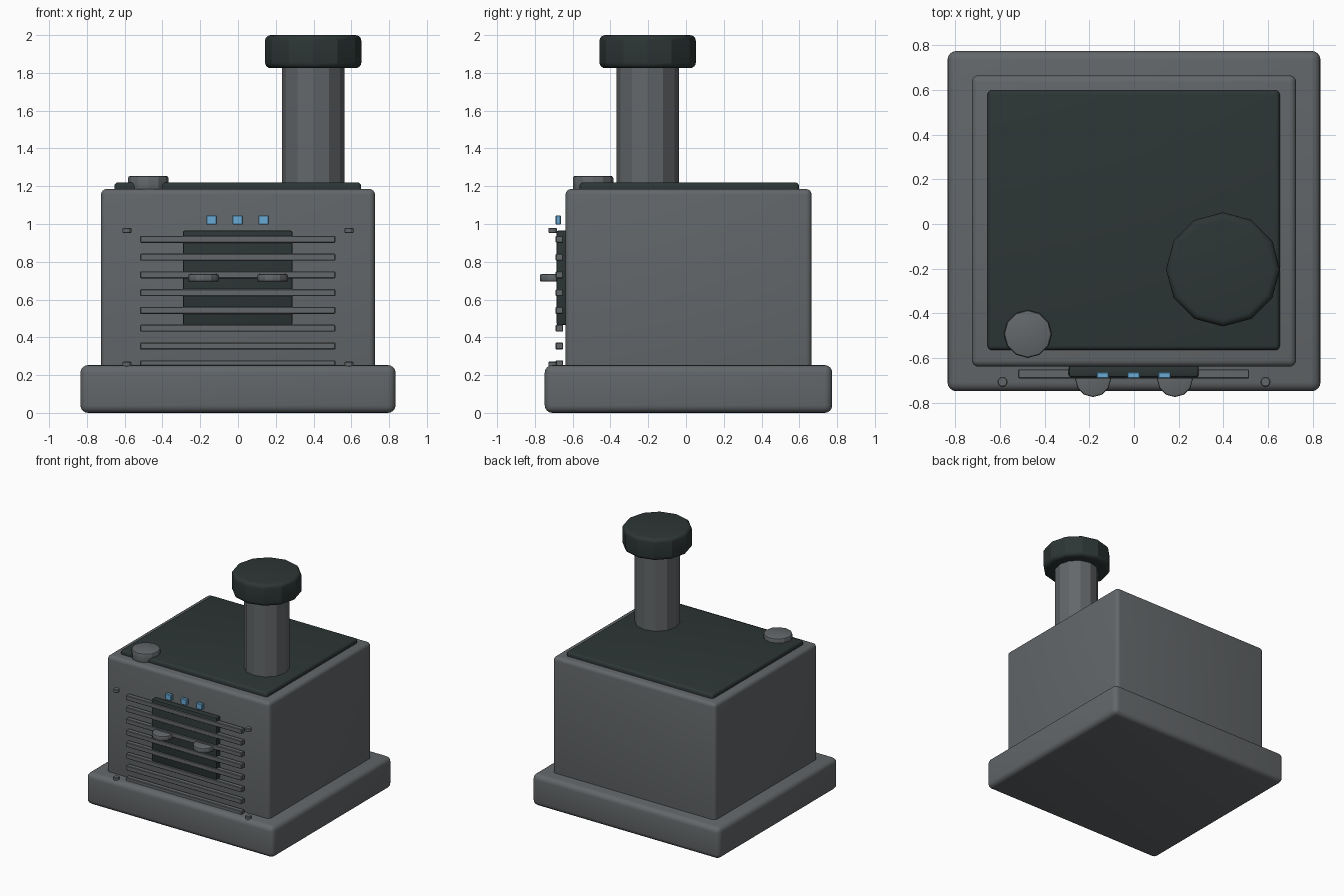
import bpy, bmesh, math
from mathutils import Matrix, Vector

if "Cube" in bpy.data.objects:
    bpy.data.objects.remove(bpy.data.objects["Cube"])


def material(name, rgb):
    m = bpy.data.materials.new(name)
    m.diffuse_color = (*rgb, 1.0)
    m.use_nodes = True
    m.node_tree.nodes["Principled BSDF"].inputs["Base Color"].default_value = m.diffuse_color
    return m


GREY = material("iron_grey", (0.125, 0.135, 0.142))
DARK = material("dark_slate", (0.026, 0.037, 0.036))
BLUE = material("light_blue", (0.14, 0.40, 0.66))


def finish(bm, name, mat, bevel, segments):
    # round only the edges sharper than the side facets of the round parts
    if bevel:
        edges = [e for e in bm.edges if e.calc_face_angle(0) > math.radians(40)]
        bmesh.ops.bevel(bm, geom=edges, offset=bevel, segments=segments,
                        profile=0.5, affect='EDGES', clamp_overlap=True)
    bmesh.ops.recalc_face_normals(bm, faces=bm.faces)
    mesh = bpy.data.meshes.new(name)
    bm.to_mesh(mesh)
    bm.free()
    mesh.materials.append(mat)
    obj = bpy.data.objects.new(name, mesh)
    bpy.context.collection.objects.link(obj)
    bpy.ops.object.select_all(action='DESELECT')
    obj.select_set(True)
    bpy.context.view_layer.objects.active = obj
    bpy.ops.object.shade_smooth_by_angle(angle=math.radians(26))
    return obj


def box(name, x, y, z, mat, bevel=0.0, segments=4):
    """Box given by (min, max) ranges on each axis."""
    lo, hi = Vector((x[0], y[0], z[0])), Vector((x[1], y[1], z[1]))
    size = hi - lo
    bm = bmesh.new()
    bmesh.ops.create_cube(bm, size=1.0, matrix=Matrix.Translation((lo + hi) / 2)
                          @ Matrix.Diagonal((*size, 1.0)))
    return finish(bm, name, mat, bevel, segments)


def disc(name, x, y, z, radius, mat, bevel=0.0, sides=12, segments=4):
    """Upright cylinder with z given as (min, max)."""
    bm = bmesh.new()
    bmesh.ops.create_cone(bm, cap_ends=True, segments=sides, radius1=radius,
                          radius2=radius, depth=z[1] - z[0],
                          matrix=Matrix.Translation((x, y, sum(z) / 2)))
    return finish(bm, name, mat, bevel, segments)


# Main masses
box("base", (-0.834, 0.834), (-0.748, 0.774), (0.0, 0.253), GREY, 0.04)
box("body", (-0.725, 0.725), (-0.638, 0.665), (0.15, 1.185), GREY, 0.03)
box("top_plate", (-0.655, 0.652), (-0.564, 0.598), (1.12, 1.22), DARK, 0.02)

# Chimney and its cap
disc("chimney_pipe", 0.398, -0.203, (1.15, 1.85), 0.165, GREY)
disc("chimney_cap", 0.398, -0.203, (1.825, 2.0), 0.255, DARK, 0.03)

# Filler knob on the top corner
disc("top_knob", -0.475, -0.492, (1.17, 1.255), 0.107, GREY, 0.012, segments=2)

# Door with a grille of bars in front
box("door", (-0.292, 0.289), (-0.686, -0.63), (0.465, 0.966), DARK, 0.012, 2)
for i in range(8):
    zc = 0.260 + i * 0.0941
    box(f"grille_bar_{i + 1}", (-0.518, 0.515), (-0.69, -0.65),
        (zc - 0.0185, zc + 0.0185), GREY, 0.004, 1)

# Door knobs and corner rivets, mirrored left and right
for side, label in ((-1, "left"), (1, "right")):
    disc(f"door_knob_{label}", side * 0.183, -0.694, (0.695, 0.734), 0.08,
         GREY, 0.008, segments=2)
    for zc, level in ((0.257, "lower"), (0.966, "upper")):
        disc(f"rivet_{level}_{label}", side * 0.588, -0.706,
             (zc - 0.014, zc + 0.014), 0.023, GREY, 0.004, segments=1)

# Row of indicator lights above the door
for i in range(3):
    xc = (i - 1) * 0.138 - 0.002
    box(f"indicator_light_{i + 1}", (xc - 0.028, xc + 0.028), (-0.69, -0.662),
        (0.997, 1.046), BLUE, 0.004, 1)
